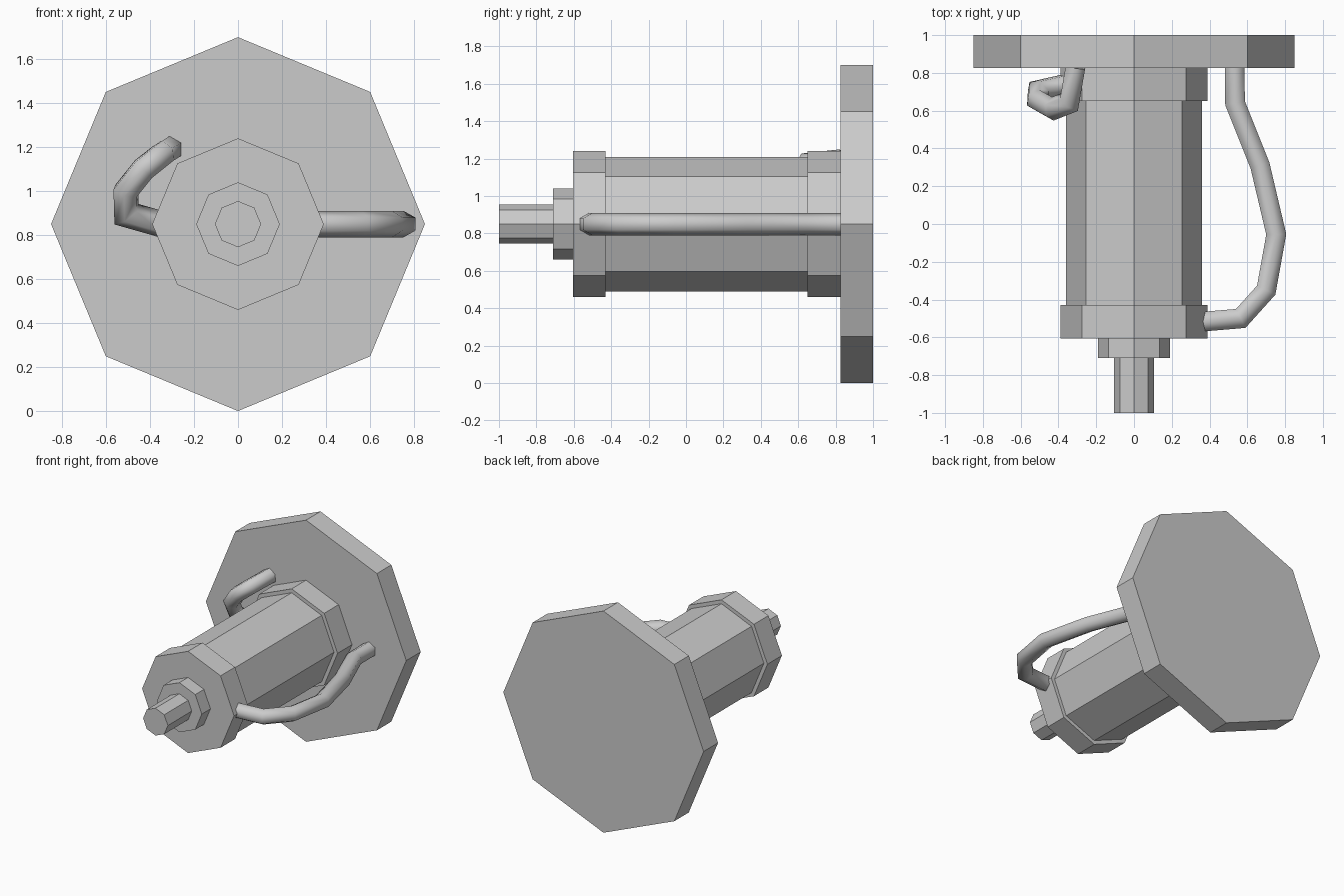
import bpy, bmesh, math
from mathutils import Vector, Matrix

if "Cube" in bpy.data.objects:
    bpy.data.objects.remove(bpy.data.objects["Cube"])

AXIS_Z = 0.85


def make_object(name, bm):
    bmesh.ops.recalc_face_normals(bm, faces=bm.faces)
    me = bpy.data.meshes.new(name)
    bm.to_mesh(me)
    bm.free()
    ob = bpy.data.objects.new(name, me)
    bpy.context.collection.objects.link(ob)
    return ob


def octagon(name, radius, y0, y1):
    """Eight-sided disc or drum lying along the y axis."""
    bm = bmesh.new()
    place = Matrix.Translation((0, (y0 + y1) / 2, AXIS_Z)) @ Matrix.Rotation(math.pi / 2, 4, 'X')
    bmesh.ops.create_cone(bm, cap_ends=True, segments=8, radius1=radius,
                          radius2=radius, depth=y1 - y0, matrix=place)
    return make_object(name, bm)


def pipe(name, points, radius=0.06, sides=6):
    """Mitred tube: slide one ring along the path from joint to joint."""
    pts = [Vector(p) for p in points]
    dirs = [(b - a).normalized() for a, b in zip(pts, pts[1:])]
    side = dirs[0].cross(Vector((0, 0, 1))).normalized()
    up = side.cross(dirs[0])
    ring = [pts[0] + radius * (math.cos(i * math.tau / sides) * up +
                               math.sin(i * math.tau / sides) * side) for i in range(sides)]
    bm = bmesh.new()
    last = [bm.verts.new(v) for v in ring]
    bm.faces.new(last)
    for i, d in enumerate(dirs):
        n = (d + dirs[min(i + 1, len(dirs) - 1)]).normalized()
        ring = [v + d * ((pts[i + 1] - v).dot(n) / d.dot(n)) for v in ring]
        new = [bm.verts.new(v) for v in ring]
        for k in range(sides):
            j = (k + 1) % sides
            f = bm.faces.new((last[k], last[j], new[j], new[k]))
            f.smooth = True
        last = new
    bm.faces.new(last)
    return make_object(name, bm)


# Octagonal parts along the main axis
for name, radius, y0, y1 in [
    ("base_plate", 0.85, 0.825, 1.0),
    ("rear_flange", 0.39, 0.65, 0.825),
    ("barrel", 0.36, -0.43, 0.65),
    ("front_flange", 0.39, -0.605, -0.43),
    ("collar", 0.19, -0.71, -0.605),
    ("shaft", 0.105, -1.0, -0.71),
]:
    octagon(name, radius, y0, y1)

# Long pipe from the plate to the front flange
pipe("long_pipe", [(0.533, 0.83, 0.85), (0.535, 0.64, 0.85), (0.667, 0.31, 0.85),
                   (0.753, -0.055, 0.85), (0.70, -0.35, 0.85), (0.565, -0.5, 0.85),
                   (0.35, -0.518, 0.85)])

# Short curled pipe from the plate to the rear flange
pipe("short_pipe", [(-0.31, 0.83, 1.19), (-0.342, 0.645, 1.17), (-0.43, 0.61, 1.10),
                    (-0.51, 0.655, 1.0), (-0.507, 0.705, 0.895), (-0.35, 0.74, 0.85)])
